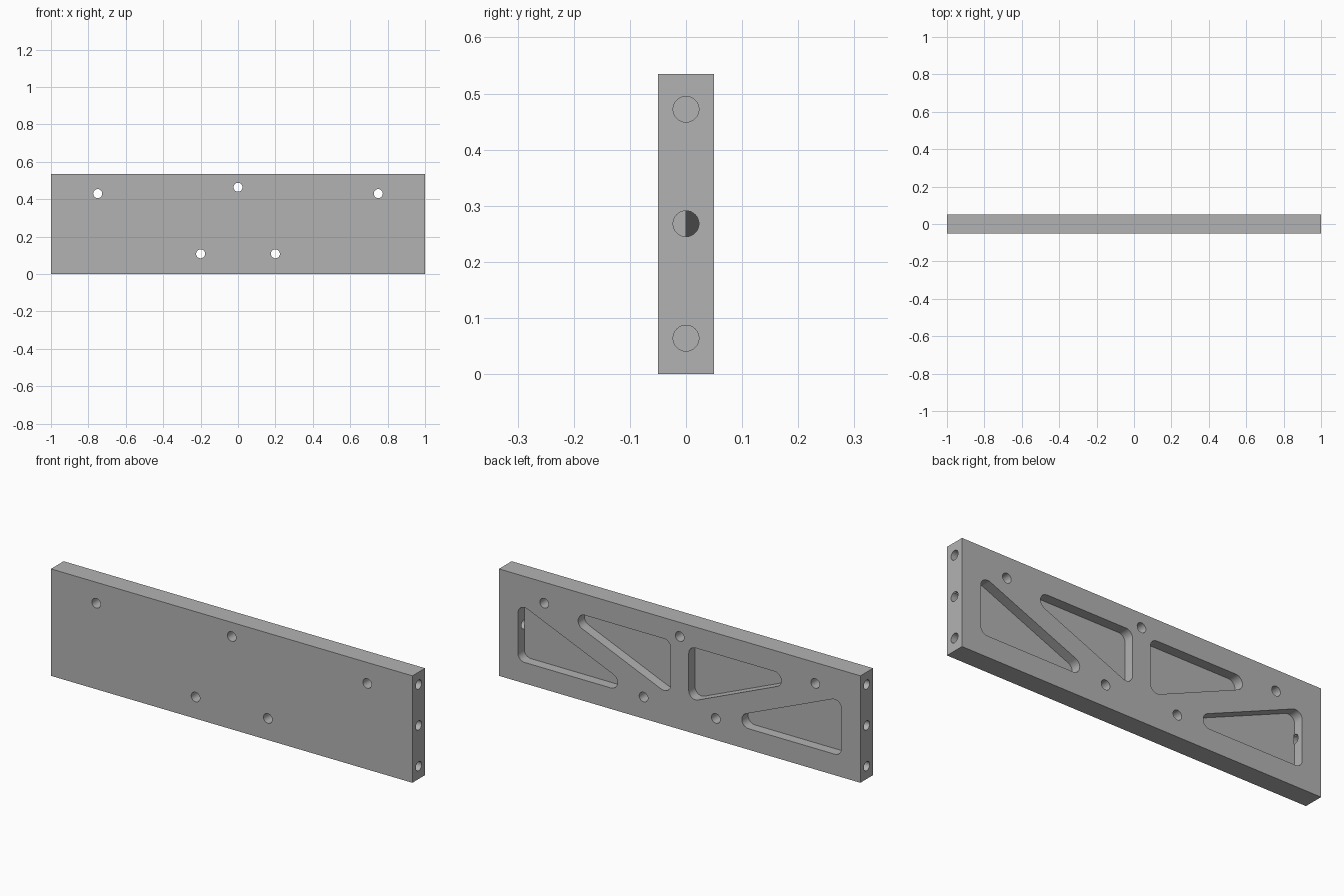
import bpy, bmesh, math
from mathutils import Vector

if "Cube" in bpy.data.objects:
    bpy.data.objects.remove(bpy.data.objects["Cube"], do_unlink=True)

HEIGHT, HALF_T = 0.535, 0.05
HOLE_R, END_R, CORNER_R = 0.024, 0.023, 0.037

grey = bpy.data.materials.new("plain grey")
grey.use_nodes = True
COLOUR = (0.45, 0.45, 0.45, 1)
grey.diffuse_color = COLOUR
grey.node_tree.nodes["Principled BSDF"].inputs["Base Color"].default_value = COLOUR


def prism(name, outline, axis, start, end):
    """Extrude an outline of (a, z) points along 'x' or 'y'."""
    bm = bmesh.new()
    place = (lambda a, z: (a, start, z)) if axis == "y" else (lambda a, z: (start, a, z))
    face = bm.faces.new([bm.verts.new(place(a, z)) for a, z in outline])
    out = bmesh.ops.extrude_face_region(bm, geom=[face])["geom"]
    step = Vector((0, end - start, 0)) if axis == "y" else Vector((end - start, 0, 0))
    bmesh.ops.translate(bm, vec=step, verts=[g for g in out if isinstance(g, bmesh.types.BMVert)])
    bmesh.ops.recalc_face_normals(bm, faces=bm.faces)
    mesh = bpy.data.meshes.new(name)
    bm.to_mesh(mesh)
    bm.free()
    mesh.materials.append(grey)
    obj = bpy.data.objects.new(name, mesh)
    bpy.context.collection.objects.link(obj)
    return obj


def circle(a, z, r, n=32):
    return [(a + r * math.cos(math.tau * i / n), z + r * math.sin(math.tau * i / n))
            for i in range(n)]


def rounded(corners, r, steps=8):
    """Replace each polygon corner with a tangent arc."""
    points = []
    for i, c in enumerate(corners):
        p = Vector(c)
        u = (Vector(corners[i - 1]) - p).normalized()
        v = (Vector(corners[(i + 1) % len(corners)]) - p).normalized()
        half = u.angle(v) / 2
        centre = p + (u + v).normalized() * r / math.sin(half)
        a = p + u * r / math.tan(half) - centre
        b = p + v * r / math.tan(half) - centre
        sweep = a.angle(b)
        for k in range(steps + 1):
            t = k / steps
            q = centre + (a * math.sin((1 - t) * sweep) + b * math.sin(t * sweep)) / math.sin(sweep)
            points.append((q.x, q.y))
    return points


# Main slab
plate = prism("plate", [(-1, 0), (1, 0), (1, HEIGHT), (-1, HEIGHT)], "y", -HALF_T, HALF_T)
cutters = []

# Triangular pockets in the back, half the thickness deep
outer_pocket = [(0.895, 0.105), (0.895, 0.398), (0.197, 0.105)]
inner_pocket = [(0.05, 0.43), (0.05, 0.152), (0.708, 0.43)]
for side in (1, -1):
    for tri in (outer_pocket, inner_pocket):
        outline = rounded([(side * x, z) for x, z in tri], CORNER_R)
        cutters.append(prism("pocket_cutter", outline, "y", 0, HALF_T + 0.02))

# Holes through the face
for x, z in ((-0.75, 0.43), (0.75, 0.43), (0, 0.464), (-0.2, 0.108), (0.2, 0.108)):
    cutters.append(prism("face_hole_cutter", circle(x, z, HOLE_R), "y", -0.1, 0.1))

# Blind holes in both ends; the middle one opens into the outer pocket
for side in (1, -1):
    for z in (0.064, 0.268, 0.472):
        cutters.append(prism("end_hole_cutter", circle(0, z, END_R), "x", side * 0.894 - side * 0.0015, side * 1.05))

# Apply the cuts
bpy.ops.object.select_all(action="DESELECT")
bpy.context.view_layer.objects.active = plate
plate.select_set(True)
for cutter in cutters:
    cutter.hide_render = True
    mod = plate.modifiers.new("cut", "BOOLEAN")
    mod.operation = "DIFFERENCE"
    mod.solver = "EXACT"
    mod.object = cutter
    bpy.ops.object.modifier_apply(modifier=mod.name)
    bpy.data.objects.remove(cutter, do_unlink=True)

bpy.ops.object.shade_smooth_by_angle(angle=math.radians(30))
